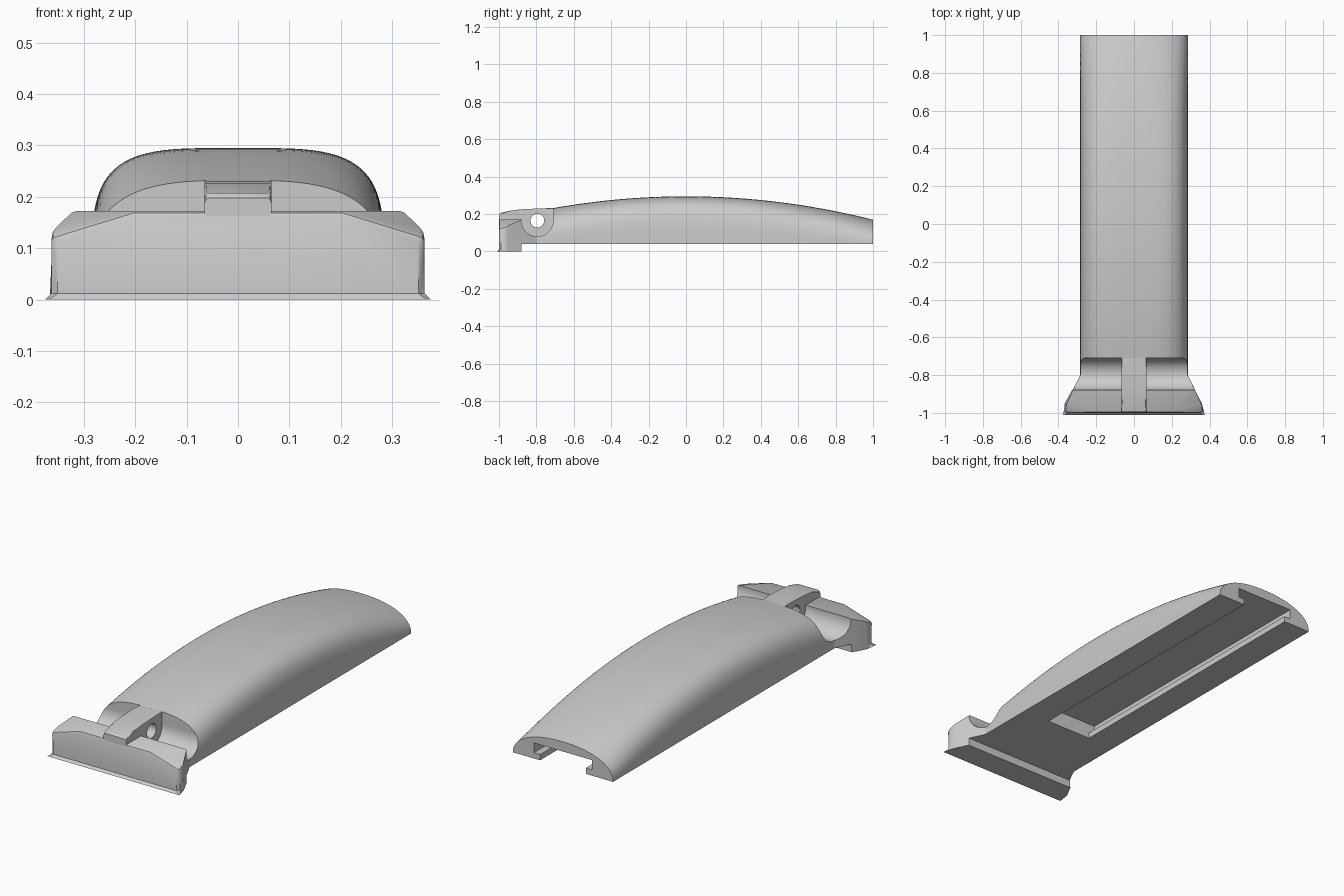
import bpy, bmesh, math
from mathutils import Vector

default = bpy.data.objects.get("Cube")
if default:
    bpy.data.objects.remove(default, do_unlink=True)

grey = bpy.data.materials.new("light_grey")
grey.use_nodes = True
COLOUR = (0.6, 0.6, 0.6, 1)
grey.diffuse_color = COLOUR
grey.node_tree.nodes["Principled BSDF"].inputs["Base Color"].default_value = COLOUR


def add_object(name, bm):
    bmesh.ops.recalc_face_normals(bm, faces=bm.faces)
    mesh = bpy.data.meshes.new(name)
    bm.to_mesh(mesh)
    bm.free()
    mesh.materials.append(grey)
    obj = bpy.data.objects.new(name, mesh)
    bpy.context.collection.objects.link(obj)
    return obj


def loft(rings):
    """Skin a list of closed rings and cap both ends."""
    bm = bmesh.new()
    loops = [[bm.verts.new(p) for p in ring] for ring in rings]
    for a, b in zip(loops, loops[1:]):
        for i in range(len(a)):
            j = (i + 1) % len(a)
            bm.faces.new((a[i], a[j], b[j], b[i]))
    bm.faces.new(loops[0])
    bm.faces.new(loops[-1])
    return bm


def box(name, x, y0, y1, z0, z1):
    ring = [(-x, y0), (x, y0), (x, y1), (-x, y1)]
    return add_object(name, loft([[(px, py, z) for px, py in ring] for z in (z0, z1)]))


def rod(name, y, z, radius, half, sides=64):
    turn = [i * math.tau / sides for i in range(sides)]
    return add_object(name, loft([[(x, y + radius * math.cos(a), z + radius * math.sin(a))
                                   for a in turn] for x in (-half, half)]))


def cut(obj, cutters):
    bpy.context.view_layer.objects.active = obj
    for cutter in cutters:
        cutter.hide_render = True
        mod = obj.modifiers.new("cut", "BOOLEAN")
        mod.operation = "DIFFERENCE"
        mod.solver = "EXACT"
        mod.object = cutter
        bpy.ops.object.modifier_apply(modifier=mod.name)


def smooth(obj, angle):
    bpy.ops.object.select_all(action="DESELECT")
    obj.select_set(True)
    bpy.context.view_layer.objects.active = obj
    bpy.ops.object.shade_smooth_by_angle(angle=math.radians(angle))


BASE, HALF = 0.04, 0.285      # underside height and half width of the body
PIN_Y, PIN_Z = -0.795, 0.165  # hinge centre


# Arched body: superellipse sections, fuller where the arch is taller
def section(y, count=48):
    height = 0.255 - 0.125 * y * y
    power = 2 / (2.2 + 14.4 * (height - 0.13))
    ring = []
    for i in range(count + 1):
        a = math.pi * i / count
        c, s = math.cos(a), max(math.sin(a), 0)
        s = 0 if i in (0, count) else s
        ring.append((HALF * math.copysign(abs(c) ** power, c), y, BASE + height * s ** power))
    return ring


body = add_object("arched_body", loft([section(-0.8 + 1.8 * i / 40) for i in range(41)]))

# Front bar with flared sides
plan = [(HALF, -0.8), (0.363, -0.96), (0.363, -1)]
plan += [(-x, y) for x, y in reversed(plan)]
bm = loft([[(x, y, z) for x, y in plan] for z in (0, 0.172)])
for side in (-1, 1):          # sloping top corners
    a = Vector((side * 0.2, -1, 0.172))
    b = Vector((side * 0.363, -1, 0.122))
    c = Vector((side * 0.315, -0.88, 0.172))
    normal = (b - a).cross(c - a)
    if normal.z < 0:
        normal.negate()
    found = bmesh.ops.bisect_plane(bm, geom=bm.verts[:] + bm.edges[:] + bm.faces[:],
                                   plane_co=a, plane_no=normal, clear_outer=True)
    rim = [e for e in found["geom_cut"] if isinstance(e, bmesh.types.BMEdge)]
    bmesh.ops.holes_fill(bm, edges=rim)
front = [e for e in bm.edges if all(v.co.y < -0.95 for v in e.verts)]
bmesh.ops.bevel(bm, geom=front, offset=0.012, segments=2, profile=0.5,
                affect="EDGES", clamp_overlap=True)
bar = add_object("front_bar", bm)

# Hinge tab
profile = [(-0.999, 0.15), (-0.999, 0.198), (-0.99, 0.207), (-0.93, 0.22), (-0.86, 0.227),
           (-0.76, 0.231), (-0.7, 0.232), (-0.7, 0.06), (-0.88, 0.06), (-0.9, 0.15)]
bm = loft([[(x, y, z) for y, z in profile] for x in (-0.065, 0.065)])
top = [e for e in bm.edges if all(abs(v.co.x - e.verts[0].co.x) < 0.001 and v.co.z > 0.19
                                  for v in e.verts)]
bmesh.ops.bevel(bm, geom=top, offset=0.008, segments=2, profile=0.5, affect="EDGES")
tab = add_object("hinge_tab", bm)

# Cutters: hinge groove, foot step, underside T-slot and pin hole
groove = rod("groove_cutter", PIN_Y, PIN_Z, 0.085, 0.5)
clearance = box("clearance_cutter", 0.5, PIN_Y - 0.085, PIN_Y + 0.085, PIN_Z, 0.4)
step = box("step_cutter", 0.5, -0.88, -0.7, -0.1, BASE)
slot_mouth = box("slot_mouth_cutter", 0.13, -0.5, 1.1, -0.1, 0.1)
slot_inner = box("slot_inner_cutter", 0.165, -0.5, 1.1, 0.07, 0.12)
pin = rod("pin_hole_cutter", PIN_Y, PIN_Z, 0.037, 0.2, 32)

cut(body, [groove, clearance, slot_mouth, slot_inner])
cut(bar, [step, groove, clearance])
cut(tab, [pin])
for cutter in (groove, clearance, step, slot_mouth, slot_inner, pin):
    bpy.data.objects.remove(cutter, do_unlink=True)

for obj in (body, bar, tab):
    smooth(obj, 28)
